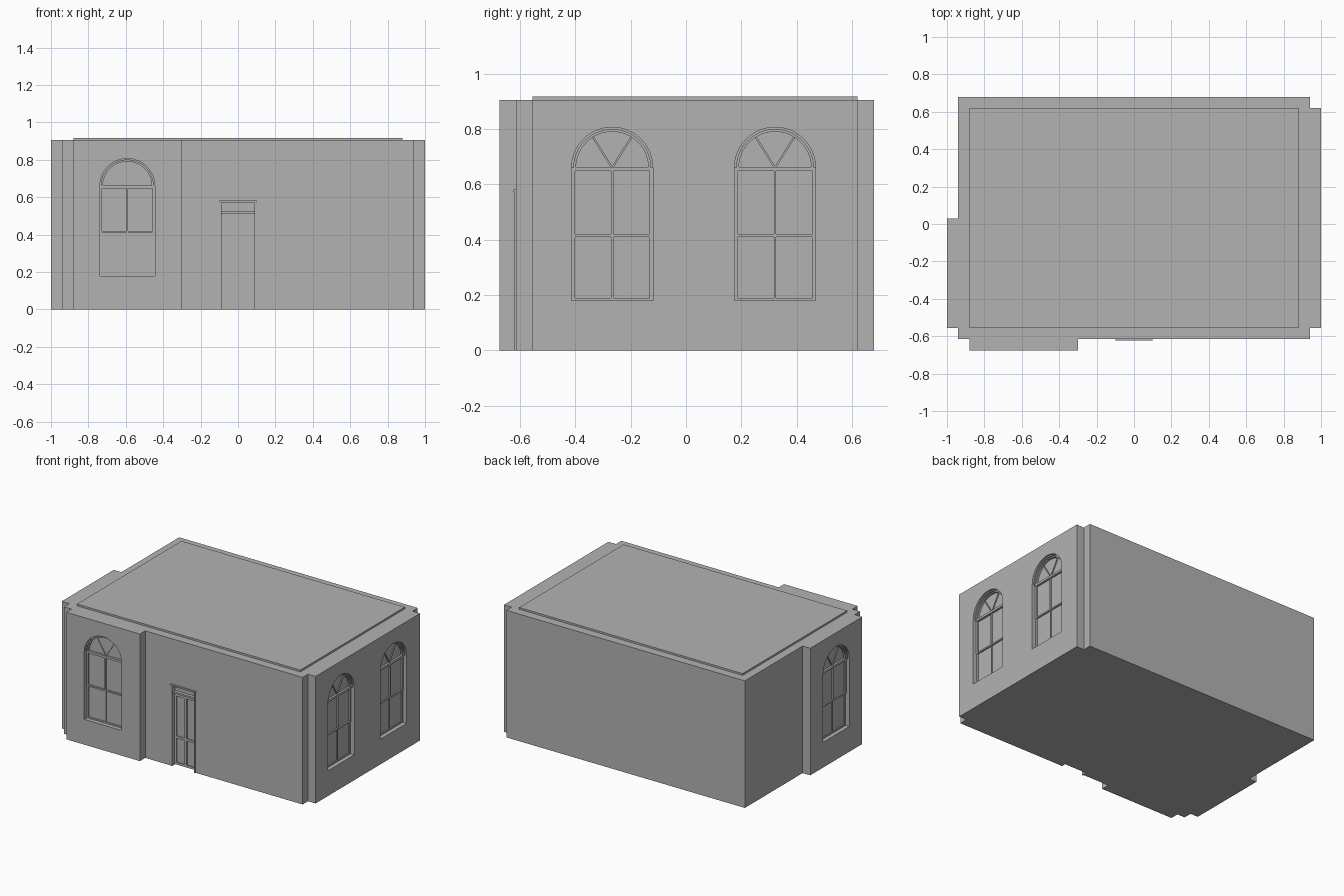
import bpy, bmesh, math
from mathutils import Matrix

if "Cube" in bpy.data.objects:
    bpy.data.objects.remove(bpy.data.objects["Cube"])

stone = bpy.data.materials.new("grey stone")
stone.use_nodes = True
GREY = (0.45, 0.45, 0.45, 1)
stone.diffuse_color = GREY
stone.node_tree.nodes["Principled BSDF"].inputs["Base Color"].default_value = GREY

WALL_TOP, ROOF_TOP = 0.905, 0.918
SILL, SPRING, RADIUS = 0.18, 0.66, 0.147
DEPTH = 0.035


def finish(name, bm, place=Matrix()):
    bmesh.ops.recalc_face_normals(bm, faces=bm.faces)
    mesh = bpy.data.meshes.new(name)
    bm.to_mesh(mesh)
    bm.free()
    mesh.materials.append(stone)
    obj = bpy.data.objects.new(name, mesh)
    obj.matrix_world = place
    bpy.context.collection.objects.link(obj)
    return obj


def prism(bm, points, vector):
    face = bm.faces.new([bm.verts.new(p) for p in points])
    new = bmesh.ops.extrude_face_region(bm, geom=[face])["geom"]
    bmesh.ops.translate(bm, vec=vector, verts=[v for v in new if isinstance(v, bmesh.types.BMVert)])


def box(bm, x0, x1, y0, y1, z0, z1):
    prism(bm, [(x0, y0, z0), (x1, y0, z0), (x1, y1, z0), (x0, y1, z0)], (0, 0, z1 - z0))


def arc(r, y, steps=24):
    return [(r * math.cos(math.pi * i / steps), y, SPRING + r * math.sin(math.pi * i / steps))
            for i in range(steps + 1)]


def arch_ring(bm, outer, inner, front, back):
    prism(bm, arc(outer, front) + arc(inner, front)[::-1], (0, back - front, 0))


def cut(body, cutter):
    mod = body.modifiers.new("opening", 'BOOLEAN')
    mod.operation, mod.solver, mod.object = 'DIFFERENCE', 'EXACT', cutter
    bpy.context.view_layer.objects.active = body
    bpy.ops.object.modifier_apply(modifier=mod.name)
    bpy.data.objects.remove(cutter)


# walls: stepped plan with shallow projecting bays
plan = [(-0.94, 0.68), (-0.94, 0.03), (-1, 0.03), (-1, -0.555), (-0.94, -0.555),
        (-0.94, -0.615), (-0.88, -0.615), (-0.88, -0.675), (-0.3, -0.675), (-0.3, -0.615),
        (0.94, -0.615), (0.94, -0.555), (1, -0.555), (1, 0.62), (0.94, 0.62), (0.94, 0.68)]
bm = bmesh.new()
prism(bm, [(x, y, 0) for x, y in plan], (0, 0, WALL_TOP))
walls = finish("walls", bm)

# raised roof slab
bm = bmesh.new()
box(bm, -0.88, 0.88, -0.555, 0.62, WALL_TOP - 0.005, ROOF_TOP)
finish("roof_slab", bm)


def window(name, x, y, turn):
    place = Matrix.Translation((x, y, 0)) @ Matrix.Rotation(math.radians(turn), 4, 'Z')
    bm = bmesh.new()
    prism(bm, arc(RADIUS, -0.02) + [(-RADIUS, -0.02, SILL), (RADIUS, -0.02, SILL)],
          (0, 0.02 + DEPTH, 0))
    cut(walls, finish(name + "_cutter", bm, place))

    # arched head, fan bars and transom
    bm = bmesh.new()
    back, inner = DEPTH + 0.002, 0.131
    arch_ring(bm, RADIUS, 0.139, 0.012, back)
    arch_ring(bm, 0.139, inner, 0.022, back)
    box(bm, -RADIUS, RADIUS, 0.02, back, SPRING - 0.012, SPRING + 0.004)
    for side in (-1, 1):
        a = side * math.radians(32)
        dx, dz = math.sin(a), math.cos(a)
        w = 0.0035
        prism(bm, [(-w * dz, 0.029, SPRING + w * dx), (w * dz, 0.029, SPRING - w * dx),
                   (inner * dx + w * dz, 0.029, SPRING + inner * dz - w * dx),
                   (inner * dx - w * dz, 0.029, SPRING + inner * dz + w * dx)],
              (0, back - 0.029, 0))
    finish(name + "_fanlight", bm, place)

    # upper sash stands a little proud of the lower sash
    bm = bmesh.new()
    for low, high, front in ((SILL, 0.41, 0.029), (0.41, SPRING - 0.012, 0.024)):
        for s in (-1, 1):
            box(bm, *sorted((s * 0.135, s * RADIUS)), front, back, low, high)
        box(bm, -0.004, 0.004, front, back, low, high)
        box(bm, -0.135, 0.135, front, back, low, low + 0.01)
    finish(name + "_sashes", bm, place)


window("front_window", -0.592, -0.675, 0)
window("left_front_window", 1, -0.267, 90)
window("left_back_window", 1, 0.322, 90)
window("right_window", -1, -0.263, -90)

# doorway recess, open at the ground
bm = bmesh.new()
box(bm, -0.09, 0.09, -0.65, -0.57, -0.05, 0.572)
cut(walls, finish("door_cutter", bm))

# thin door casing and cap
bm = bmesh.new()
for s in (-1, 1):
    box(bm, *sorted((s * 0.087, s * 0.095)), -0.621, -0.57, 0, 0.575)
box(bm, -0.1, 0.1, -0.624, -0.57, 0.572, 0.582)
finish("door_casing", bm)

# door leaves with panels, transom light above
bm = bmesh.new()
box(bm, -0.088, 0.088, -0.582, -0.565, 0, 0.574)
for x in (-0.08, 0, 0.08):
    box(bm, x - 0.008, x + 0.008, -0.59, -0.57, 0.004, 0.515)
for z in (0.012, 0.2, 0.5):
    box(bm, -0.088, 0.088, -0.59, -0.57, z - 0.008, z + 0.008)
finish("door", bm)
bm = bmesh.new()
box(bm, -0.088, 0.088, -0.605, -0.57, 0.514, 0.526)
box(bm, -0.088, 0.088, -0.59, -0.57, 0.56, 0.573)
finish("door_transom", bm)
